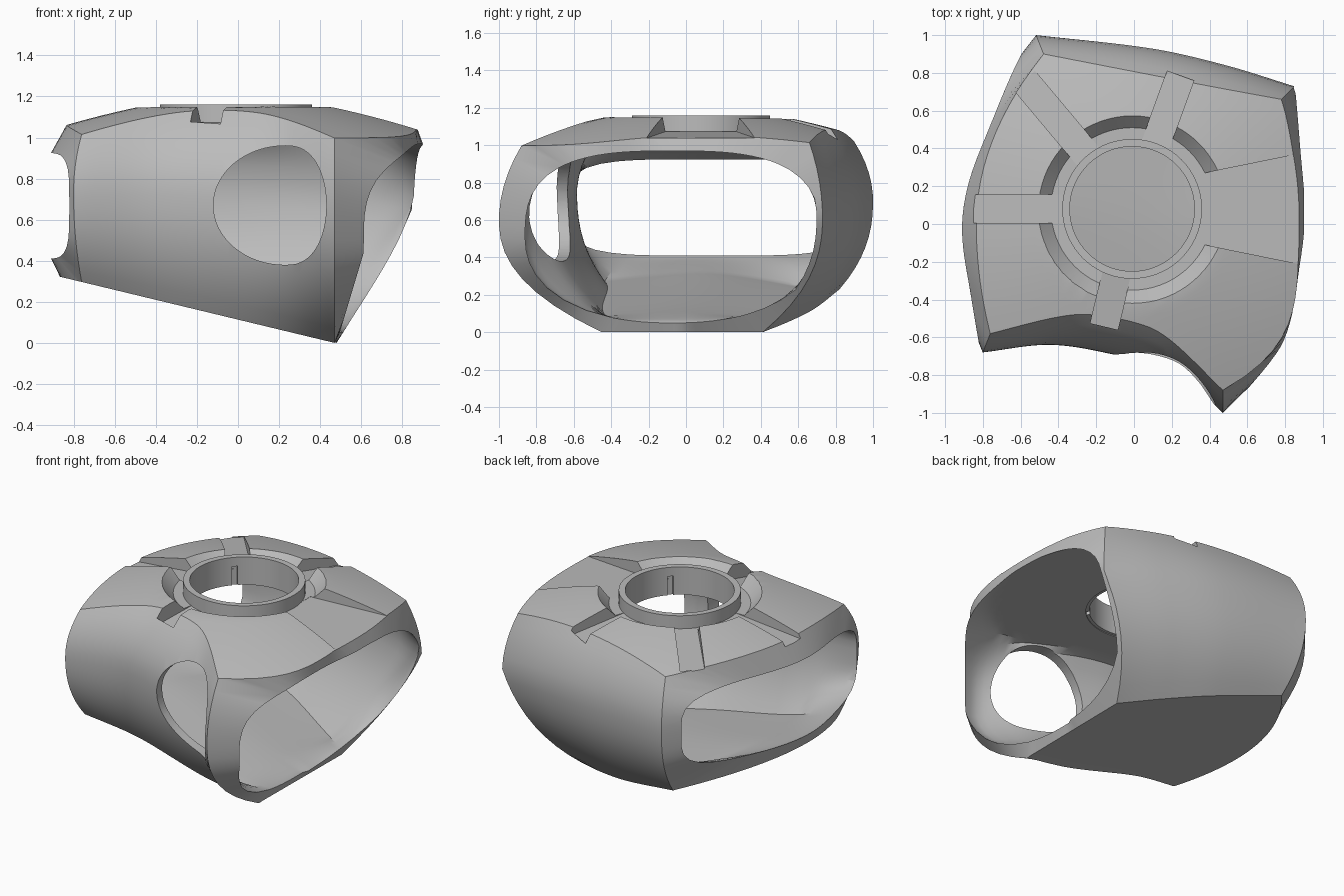
import bpy, bmesh
from math import sin, cos, pi, radians
from mathutils import Vector, Matrix

if "Cube" in bpy.data.objects:
    bpy.data.objects.remove(bpy.data.objects["Cube"])

grey = bpy.data.materials.new("mid_grey")
grey.use_nodes = True
grey.diffuse_color = (0.5, 0.5, 0.5, 1)
grey.node_tree.nodes["Principled BSDF"].inputs["Base Color"].default_value = (0.5, 0.5, 0.5, 1)

T, DECK, WALL = 44, 22, 14          # lengthwise, deck and wall divisions
CX, CY = -0.01, 0.08                # centre of the neck opening


def mix(a, b, t):
    return a + (b - a) * t


def curve(points, t):
    """Smooth curve through (position, value) points."""
    n = len(points)
    i = max(k for k in range(n - 1) if points[k][0] <= t)
    (x0, y0), (x1, y1) = points[i], points[i + 1]

    def slope(k):
        a, b = points[max(k - 1, 0)], points[min(k + 1, n - 1)]
        return (b[1] - a[1]) / (b[0] - a[0])
    h, u = x1 - x0, (t - x0) / (x1 - x0)
    return (y0 * (1 + 2 * u) * (1 - u) ** 2 + y1 * u * u * (3 - 2 * u)
            + h * u * (1 - u) * (slope(i) * (1 - u) - slope(i + 1) * u))


# Wall plans along the length, and rim plans across the two open ends
FRONT = [(0, -.68), (.28, -.64), (.54, -.69), (.79, -.78), (.9, -.88), (1, -1)]
FRONT_TOP = [(0, -.58), (.28, -.495), (.43, -.48), (.67, -.54), (.79, -.63), (1, -.88)]
FRONT_TUCK = [(0, .15), (.5, .2), (.79, .3), (1, .55)]
BACK = [(0, 1), (.45, .93), (.74, .84), (1, .73)]
BACK_TOP = [(0, .9), (.45, .79), (.74, .72), (1, .66)]
RIM_LEFT = [(-1.1, -.75), (-.7, -.81), (-.4, -.86), (-.05, -.91), (.2, -.88), (.5, -.77), (.93, -.58), (1, -.5)]
RIM_RIGHT = [(-1.1, .37), (-.84, .63), (-.6, .8), (-.2, .88), (.05, .905), (.4, .88), (.75, .85), (1, .82)]
RIM_SLANT = [(-.1, .42), (0, .48), (.44, .75), (.68, .85), (.97, .9), (1.2, .92)]


def deck_z(x, y):
    d = max(0, Vector((x, y - 0.05)).length - 0.48)
    return 1.15 - 0.21 * d - 0.11 * d * d


def left_x(y):
    return -0.835 + (0.44 if y > 0 else 0.22) * y * y


def right_x(y):
    return 0.87 - (0.2 * y * y if y > 0 else 0.4 * (-y / 0.88) ** 4)


def right_rim_x(y, z):
    x = min(curve(RIM_RIGHT, y), curve(RIM_SLANT, z))
    return x if y > 0 else min(x, 0.48 + 0.3 * z + 3 * max(0, z - 0.55) ** 2)


def bottom_z(x):
    return 0.115 - 0.239 * x


def wall(t, f, back):
    """Point on a bulging side wall; f runs from 0 at the floor to 1 at the deck."""
    mid_y = curve(BACK if back else FRONT, t)
    top_y = curve(BACK_TOP if back else FRONT_TOP, t)
    tuck = -mix(.18, .32, t) if back else curve(FRONT_TUCK, t)
    m = 0.6
    y = mix(mid_y, top_y, ((f - m) / (1 - m)) ** 2) if f > m else mid_y + tuck * ((m - f) / m) ** 2.3
    y_l, x_top = (0.9, 0.78) if back else (-0.58, 0.47)
    bulge = 1 - ((f - .6) / .6) ** 2 if f < .6 else 1 - ((f - .6) / .4) ** 2
    x_l = left_x(y_l) - 0.04 * bulge
    x_r = x_top
    if back:
        x_r = mix(.78, .85, bulge) if f > .65 else .85 - .37 * ((.65 - f) / .65) ** 1.1
    x = mix(x_l, x_r, t)
    x_floor = mix(left_x(y_l), 0.48, t)
    zt = deck_z(mix(left_x(y_l), x_top, t), top_y)
    return Vector((x, y, mix(bottom_z(x_floor), zt, f)))


def section(t):
    """Closed outer loop: deck, back wall, floor, front wall."""
    pts = []
    a, b = wall(t, 1, False), wall(t, 1, True)
    for i in range(DECK):
        y = mix(a.y, b.y, i / DECK)
        ends = (mix(-.58, .9, i / DECK), mix(-.88, .66, i / DECK))
        x = mix(left_x(ends[0]), right_x(ends[1]), t)
        pts.append(Vector((x, y, deck_z(x, y))))
    pts += [wall(t, 1 - i / WALL, True) for i in range(WALL)]
    a, b = wall(t, 0, False), wall(t, 0, True)
    for i in range(DECK):
        q = i / DECK
        x = mix(b.x, a.x, q) - 0.9 * q * (1 - q) * (1 - t)
        pts.append(Vector((x, mix(b.y, a.y, q), bottom_z(x))))
    pts += [wall(t, i / WALL, False) for i in range(WALL)]
    return pts


def inner_section(t, outer):
    """Inside loop: an offset of the outer loop that turns into a rounded opening at each end."""
    y0 = mix(curve(FRONT, t) + .05, -.86, t ** 4)
    y1 = mix(curve(BACK, t) - .1, .715, t ** 2)
    z0, z1 = mix(.41, .05, t), mix(.925, .97, t)
    cy, cz, a, b = (y0 + y1) / 2, (z0 + z1) / 2, (y1 - y0) / 2, (z1 - z0) / 2
    offset = min(1, t / .18, (1 - t) / .14)
    pts = []
    for p in outer:
        dy, dz = p.y - cy, p.z - cz
        n = mix(4.2, 2.9 if dz > 0 else 2.25, t)
        k = min((abs(dy / a) ** n + abs(dz / b) ** n) ** (-1 / n), 0.96)
        k = mix(k, 1 - .058 / Vector((dy, dz)).length, offset)
        y, z = cy + dy * k, min(cz + dz * k, .97)
        x = p.x + t ** 14 * (right_rim_x(y, z) - p.x) + (1 - t) ** 18 * (curve(RIM_LEFT, y) - p.x)
        pts.append(Vector((x, y, z)))
    return pts


def make_object(name, bm):
    bmesh.ops.recalc_face_normals(bm, faces=bm.faces)
    mesh = bpy.data.meshes.new(name)
    bm.to_mesh(mesh)
    bm.free()
    obj = bpy.data.objects.new(name, mesh)
    bpy.context.collection.objects.link(obj)
    mesh.materials.append(grey)
    return obj


def prism(name, low, high):
    """Solid between two matching rings of points."""
    bm = bmesh.new()
    lo, hi = [bm.verts.new(p) for p in low], [bm.verts.new(p) for p in high]
    bm.faces.new(lo)
    bm.faces.new(hi)
    for i in range(len(lo)):
        j = (i + 1) % len(lo)
        bm.faces.new((lo[i], lo[j], hi[j], hi[i]))
    return make_object(name, bm)


def circle(r, z, n=72):
    return [(CX + r * cos(2 * pi * i / n), CY + r * sin(2 * pi * i / n), z) for i in range(n)]


def cut(obj, cutter):
    cutter.hide_render = True
    mod = obj.modifiers.new("cut", 'BOOLEAN')
    mod.object, mod.operation, mod.solver = cutter, 'DIFFERENCE', 'EXACT'
    bpy.ops.object.select_all(action='DESELECT')
    bpy.context.view_layer.objects.active = obj
    obj.select_set(True)
    bpy.ops.object.modifier_apply(modifier=mod.name)
    bpy.data.objects.remove(cutter)


def smooth(obj):
    bpy.ops.object.select_all(action='DESELECT')
    bpy.context.view_layer.objects.active = obj
    obj.select_set(True)
    bpy.ops.object.shade_smooth_by_angle(angle=radians(24))


# Hollow shell, open at both ends
bm = bmesh.new()
outer = [section(i / T) for i in range(T + 1)]
inner = [inner_section(i / T, o) for i, o in enumerate(outer)]
rings = [[bm.verts.new(p) for p in loop] for loop in outer + inner[::-1]]
for r, ring in enumerate(rings):
    after = rings[(r + 1) % len(rings)]
    for i in range(len(ring)):
        j = (i + 1) % len(ring)
        bm.faces.new((ring[i], ring[j], after[j], after[i]))
shell = make_object("shell", bm)

# Egg-shaped window in the front wall
egg = []
for i in range(64):
    c, s = cos(2 * pi * i / 64), sin(2 * pi * i / 64)
    x = 0.23 + (0.2 * c ** 0.8 if c > 0 else 0.35 * c)
    egg.append((x, 0.67 + 0.29 * s))
cut(shell, prism("window_cutter", [(x, -1.3, z) for x, z in egg], [(x, -.3, z) for x, z in egg]))

# Sloped trench around the neck, then the neck opening
cut(shell, prism("trench_cutter", circle(.43, 1.075), circle(.53, 1.18)))
cut(shell, prism("neck_cutter", circle(.35, .8), circle(.35, 1.3)))

# Radial grooves: angle, length, half width at start and end
for angle, length, w0, w1 in ((256.6, .64, .075, .075), (70, .75, .075, .075), (130, .89, .075, .075),
                              (180, .84, .075, .075), (0, 1.0, .185, .315)):
    turn = Matrix.Translation((CX, CY, 0)) @ Matrix.Rotation(radians(angle), 4, 'Z')
    floor = [(.36, -w0, 1.074), (length, -w1, 1.03), (length, w1, 1.03), (.36, w0, 1.074)]
    low = [turn @ Vector(p) for p in floor]
    high = [turn @ Vector((x, y, 1.25)) for x, y, z in floor]
    cut(shell, prism("groove_cutter", low, high))
smooth(shell)

# Neck ring with a small slot on each side
neck = prism("neck_ring", circle(.37, .975), circle(.37, 1.16))
cut(neck, prism("bore_cutter", circle(.33, .8), circle(.33, 1.3)))
turn = Matrix.Translation((CX, CY, 0)) @ Matrix.Rotation(radians(135), 4, 'Z')
slot = [(-.352, -.018), (.352, -.018), (.352, .018), (-.352, .018)]
cut(neck, prism("slot_cutter", [turn @ Vector((x, y, .9)) for x, y in slot],
                [turn @ Vector((x, y, 1.1)) for x, y in slot]))
smooth(neck)
